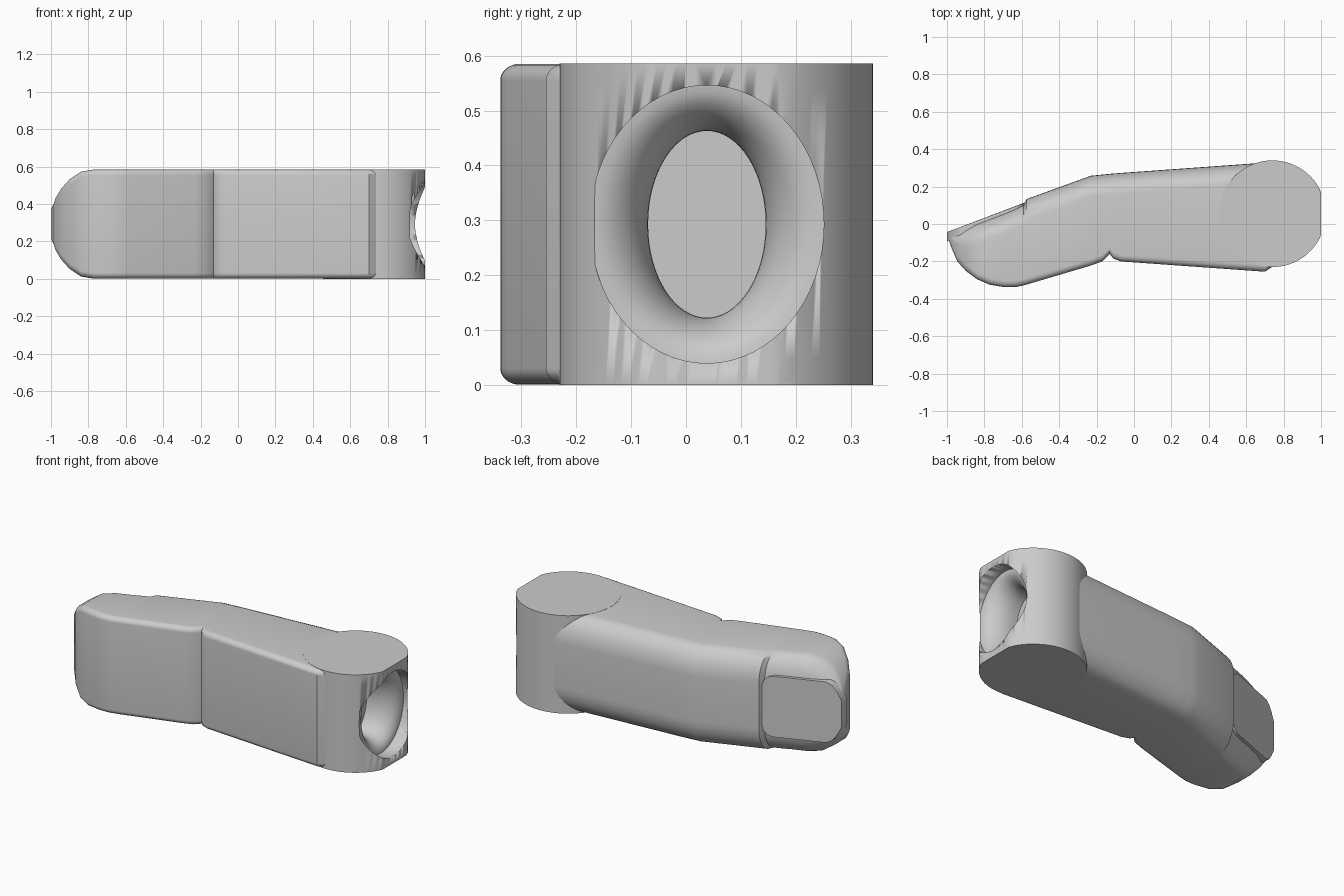
import bpy, bmesh
from math import sin, cos, pi, radians

cube = bpy.data.objects.get("Cube")
if cube:
    bpy.data.objects.remove(cube)

MID = 0.293  # half the height

grey = bpy.data.materials.new("light grey")
grey.use_nodes = True
grey.diffuse_color = (0.6, 0.6, 0.6, 1)
grey.node_tree.nodes["Principled BSDF"].inputs["Base Color"].default_value = (0.6, 0.6, 0.6, 1)


def finish(name, bm, angle=35):
    bmesh.ops.recalc_face_normals(bm, faces=bm.faces)
    mesh = bpy.data.meshes.new(name)
    bm.to_mesh(mesh)
    bm.free()
    mesh.materials.append(grey)
    obj = bpy.data.objects.new(name, mesh)
    bpy.context.collection.objects.link(obj)
    bpy.ops.object.select_all(action="DESELECT")
    obj.select_set(True)
    bpy.context.view_layer.objects.active = obj
    bpy.ops.object.shade_smooth_by_angle(angle=radians(angle))
    return obj


def loft(bm, rings):
    """Skin a list of equal-length point rings and cap both ends."""
    rows = [[bm.verts.new(p) for p in ring] for ring in rings]
    n = len(rows[0])
    for a, b in zip(rows, rows[1:]):
        for i in range(n):
            j = (i + 1) % n
            bm.faces.new((a[i], a[j], b[j], b[i]))
    bm.faces.new(rows[0])
    bm.faces.new(rows[-1])


def section(x, front, back, half, steps=8):
    """Slice across the finger: wide rounding on the back, tight on the pad."""
    depth = back - front
    soft = (min(0.11, depth * 0.45), half * 0.55)
    tight = (min(0.035, depth * 0.3), min(0.03, half * 0.3))
    ring = []
    for sy, sz, start, (ry, rz) in ((1, 1, 0, soft), (-1, 1, 1, tight),
                                    (-1, -1, 2, tight), (1, -1, 3, soft)):
        edge = back if sy > 0 else front
        for k in range(steps + 1):
            a = (start + k / steps) * pi / 2
            ring.append((x, edge - sy * ry + ry * cos(a),
                         MID + sz * (half - rz) + rz * sin(a)))
    return ring


# Finger body: x, pad side, back side, half height
stations = [
    (-0.995, -0.075, -0.055, 0.08), (-0.975, -0.13, -0.048, 0.14),
    (-0.945, -0.20, -0.036, 0.19), (-0.90, -0.25, -0.02, 0.24),
    (-0.84, -0.295, 0.005, 0.28), (-0.77, -0.325, 0.03, 0.292),
    (-0.69, -0.338, 0.06, 0.292), (-0.63, -0.337, 0.085, 0.292),
    (-0.59, -0.328, 0.10, 0.292), (-0.575, -0.324, 0.133, 0.292),
    (-0.23, -0.222, 0.258, 0.292), (-0.17, -0.20, 0.264, 0.292),
    (-0.13, -0.16, 0.268, 0.292), (-0.11, -0.185, 0.27, 0.292),
    (-0.07, -0.20, 0.273, 0.292), (0.70, -0.255, 0.328, 0.292),
    (0.74, -0.228, 0.33, 0.292)]
bm = bmesh.new()
loft(bm, [section(*s) for s in stations])
finish("finger_body", bm)

# Nail: rounded plate lying on the sloped back of the tip
outline = [(-0.585, 0.12), (-0.592, 0.15), (-0.61, 0.172), (-0.64, 0.182),
           (-0.92, 0.182), (-0.95, 0.165), (-0.975, 0.13), (-1.0, 0.08)]
outline += [(x, -z) for x, z in reversed(outline)]
bm = bmesh.new()
loft(bm, [[(x, -0.043 + (x + 1) * 0.385 - 0.25 * z * z * (x + 1) - drop, MID + z)
           for x, z in outline] for drop in (0, 0.05)])
finish("nail", bm)

# Knuckle: upright drum, flattened at its end, softened on the back rims
bm = bmesh.new()
circle = [(min(1.0, 0.74 + 0.285 * cos(2 * pi * i / 96)),
           0.055 + 0.285 * sin(2 * pi * i / 96)) for i in range(96)]
loft(bm, [[(x, y, z) for x, y in circle] for z in (0, 2 * MID)])
rims = [e for e in bm.edges
        if abs(e.verts[0].co.z - e.verts[1].co.z) < 0.01
        and min(v.co.y for v in e.verts) > 0.05
        and max(v.co.x for v in e.verts) < 0.999]
bmesh.ops.bevel(bm, geom=rims, offset=0.05, segments=6, profile=0.5, affect="EDGES")
knuckle = finish("knuckle", bm)

# Socket: flared oval hole in the end of the knuckle
profile = [(1.1, 1.0), (0.92, 1.0)]
profile += [(0.92 - 0.14 * (1 - cos(a)), 1 - 0.5 * sin(a))
            for a in (i * pi / 20 for i in range(1, 11))]
profile.append((0.75, 0.5))
bm = bmesh.new()
rings = []
for x, s in profile:
    t = (1 - s) / 0.5
    ry, rz = 0.213 - 0.106 * t, 0.253 - 0.083 * t
    rings.append([(x, 0.038 + ry * cos(i * pi / 32), MID + rz * sin(i * pi / 32))
                  for i in range(64)])
loft(bm, rings)
cutter = finish("socket_cutter", bm)
cutter.hide_render = True
cutter.hide_set(True)
cut = knuckle.modifiers.new("socket", "BOOLEAN")
cut.operation = "DIFFERENCE"
cut.solver = "EXACT"
cut.object = cutter
